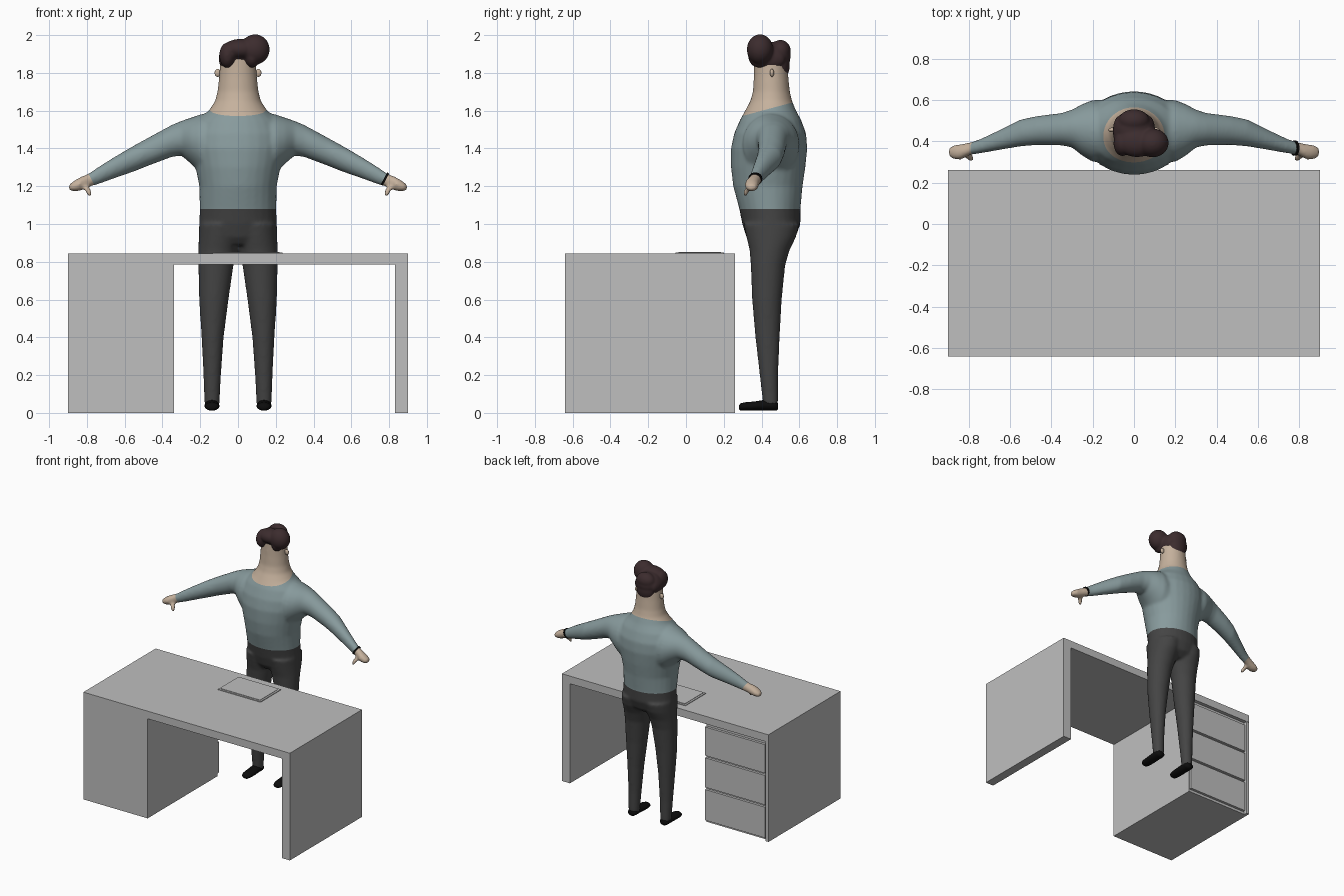
import bpy, bmesh, math
from mathutils import Vector, Matrix

if "Cube" in bpy.data.objects:
    bpy.data.objects.remove(bpy.data.objects["Cube"])


def material(name, r, g, b):
    m = bpy.data.materials.new(name)
    m.diffuse_color = (r, g, b, 1)
    m.use_nodes = True
    m.node_tree.nodes["Principled BSDF"].inputs["Base Color"].default_value = m.diffuse_color
    return m


DESK = material("desk grey", 0.52, 0.52, 0.52)
SKIN = material("skin", 0.56, 0.44, 0.335)
SHIRT = material("shirt blue grey", 0.245, 0.325, 0.335)
PANTS = material("trouser charcoal", 0.058, 0.058, 0.058)
HAIR = material("hair brown", 0.045, 0.025, 0.027)
BLACK = material("shoe black", 0.004, 0.004, 0.004)


def finish(name, bm, mats, smooth=True):
    bmesh.ops.recalc_face_normals(bm, faces=bm.faces)
    for f in bm.faces:
        f.smooth = smooth
    me = bpy.data.meshes.new(name)
    bm.to_mesh(me)
    bm.free()
    for m in mats:
        me.materials.append(m)
    ob = bpy.data.objects.new(name, me)
    bpy.context.collection.objects.link(ob)
    return ob


def box(name, x0, x1, y0, y1, z0, z1, mat=DESK):
    bm = bmesh.new()
    bmesh.ops.create_cube(bm, size=1)
    for v in bm.verts:
        v.co = Vector((x0 + (v.co.x + .5) * (x1 - x0),
                       y0 + (v.co.y + .5) * (y1 - y0),
                       z0 + (v.co.z + .5) * (z1 - z0)))
    return finish(name, bm, [mat], False)


def loft(bm, axis, rings, side=1, n=28):
    """Closed tube of ellipses; each ring is (position, a0, a1, b0, b1); side -1 mirrors x."""
    loops = []
    for p, a0, a1, b0, b1 in rings:
        loop = []
        for i in range(n):
            t = 2 * math.pi * i / n
            co = [(a0 + a1) / 2 + (a1 - a0) / 2 * math.cos(t),
                  (b0 + b1) / 2 + (b1 - b0) / 2 * math.sin(t)]
            co.insert(axis, p)
            co[0] *= side
            loop.append(bm.verts.new(co))
        loops.append(loop)
    for l, m in zip(loops, loops[1:]):
        for i in range(n):
            j = (i + 1) % n
            bm.faces.new((l[i], l[j], m[j], m[i]))
    bm.faces.new(loops[0])
    bm.faces.new(loops[-1])


def ball(bm, c, r, rot=None):
    m = Matrix.Translation(c) @ (rot or Matrix()) @ Matrix.Diagonal((*r, 1))
    bmesh.ops.create_uvsphere(bm, u_segments=24, v_segments=16, radius=1, matrix=m)


def blend(ob, voxel, steps):
    """Fuse overlapping volumes into one soft surface."""
    r = ob.modifiers.new("fuse", 'REMESH')
    r.mode = 'VOXEL'
    r.voxel_size = voxel
    r.use_smooth_shade = True
    s = ob.modifiers.new("soften", 'SMOOTH')
    s.factor, s.iterations = 0.5, steps
    bpy.context.view_layer.objects.active = ob
    ob.select_set(True)
    for name in ("fuse", "soften"):
        bpy.ops.object.modifier_apply(modifier=name)
    ob.select_set(False)


# Desk: top, side leg, drawer pedestal
box("desk_top", -.9, .9, -.64, .26, .785, .845)
box("desk_leg", .83, .9, -.64, .26, 0, .785)
box("pedestal", -.9, -.34, -.64, .232, 0, .785)
box("pedestal_side_panel", -.9, -.875, .232, .258, 0, .785)
for i, (z0, z1) in enumerate([(.02, .262), (.28, .512), (.53, .755)]):
    box(f"drawer_{i + 1}", -.865, -.342, .232, .252, z0, z1)
box("desk_pad", -.135, .235, -.055, .2, .845, .85)
box("desk_pad_inner", -.12, .22, -.04, .185, .85, .853)

# Body: torso, neck and head as one column, then mirrored limbs
bm = bmesh.new()
loft(bm, 2, [
    (.89, -.15, .15, .35, .53), (.93, -.195, .195, .32, .58),
    (1.0, -.205, .205, .298, .606), (1.08, -.203, .203, .282, .606),
    (1.2, -.205, .205, .25, .617), (1.3, -.225, .225, .238, .632),
    (1.4, -.25, .25, .238, .642), (1.48, -.25, .25, .255, .636),
    (1.55, -.215, .215, .285, .61), (1.6, -.155, .155, .313, .583),
    (1.65, -.122, .122, .34, .562), (1.7, -.109, .109, .354, .55),
    (1.78, -.1, .1, .359, .542), (1.9, -.092, .092, .362, .535),
    (1.93, -.06, .06, .39, .5)])
for s in (1, -1):
    loft(bm, 0, [   # arm and hand
        (.1, .3, .6, 1.2, 1.6), (.2, .3, .6, 1.27, 1.58),
        (.25, .33, .58, 1.32, 1.563), (.3, .37, .553, 1.362, 1.546),
        (.35, .38, .537, 1.355, 1.525), (.47, .382, .522, 1.31, 1.46),
        (.55, .375, .505, 1.278, 1.416), (.65, .358, .455, 1.243, 1.358),
        (.74, .342, .412, 1.21, 1.302), (.79, .335, .395, 1.196, 1.268),
        (.84, .31, .386, 1.174, 1.246), (.87, .312, .382, 1.172, 1.228),
        (.888, .32, .374, 1.176, 1.214), (.898, .335, .36, 1.185, 1.203)], s)
    loft(bm, 2, [   # thumb
        (1.148, .773, .795, .3, .322), (1.165, .772, .804, .3, .332),
        (1.19, .782, .822, .312, .35), (1.21, .795, .835, .33, .37)], s)
    loft(bm, 2, [   # leg
        (.04, .098, .178, .408, .488), (.2, .09, .183, .39, .488),
        (.4, .076, .193, .367, .496), (.6, .05, .206, .35, .507),
        (.78, .024, .21, .343, .525), (.86, .004, .21, .337, .548),
        (.93, -.01, .208, .32, .582), (1.0, -.02, .206, .305, .6)], s)
body = finish("body", bm, [SHIRT, SKIN, PANTS])
blend(body, .01, 8)

# Cut clean garment edges and colour each region
NECK_CO, NECK_NO = Vector((0, .31, 1.575)), Vector((0, -.27, 1))
bm = bmesh.new()
bm.from_mesh(body.data)


def cut(co, no, test):
    fs = [f for f in bm.faces if test(f.calc_center_median())]
    geom = fs + list({e for f in fs for e in f.edges}) + list({v for f in fs for v in f.verts})
    bmesh.ops.bisect_plane(bm, geom=geom, dist=1e-5, plane_co=co, plane_no=no)


def wrist(s):
    return Vector((s * .778, .37, 1.24)), Vector((s * .88, 0, -.47))


cut(Vector((0, 0, 1.08)), Vector((0, 0, 1)), lambda c: 1 < c.z < 1.15 and abs(c.x) < .4)
cut(NECK_CO, NECK_NO, lambda c: c.z > 1.5 and abs(c.x) < .25)
for s in (1, -1):
    cut(*wrist(s), lambda c: c.x * s > .65)
for f in bm.faces:
    c = f.calc_center_median()
    co, no = wrist(1 if c.x > 0 else -1)
    f.smooth = True
    if c.z < 1.08 and abs(c.x) < .4:
        f.material_index = 2
    elif (c - NECK_CO).dot(NECK_NO) > 0 or (abs(c.x) > .65 and (c - co).dot(no) > 0):
        f.material_index = 1
    else:
        f.material_index = 0
bm.to_mesh(body.data)
bm.free()

# Shoes and ears
for s, side in ((1, "left"), (-1, "right")):
    bm = bmesh.new()
    loft(bm, 1, [
        (.28, .125, .15, .02, .04), (.288, .108, .166, .013, .05),
        (.31, .1, .175, .012, .056), (.36, .098, .177, .012, .06),
        (.41, .1, .177, .012, .068), (.46, .1, .177, .012, .068),
        (.48, .108, .17, .013, .06), (.488, .125, .152, .02, .05)], s, 20)
    finish(f"shoe_{side}", bm, [BLACK])
    bm = bmesh.new()
    ball(bm, (s * .107, .455, 1.8), (.017, .011, .021))
    finish(f"ear_{side}", bm, [SKIN])

# Hair: cap, swept quiff, temples and nape fused together
bm = bmesh.new()
ball(bm, (0, .458, 1.885), (.098, .096, .08))
ball(bm, (.09, .392, 1.924), (.078, .07, .08))
ball(bm, (.015, .395, 1.926), (.095, .072, .054))
ball(bm, (-.055, .39, 1.893), (.044, .062, .068))
ball(bm, (.075, .39, 1.885), (.04, .058, .058))
ball(bm, (0, .5, 1.915), (.075, .055, .06))
ball(bm, (0, .498, 1.845), (.075, .052, .085))
for s in (1, -1):
    ball(bm, (s * .068, .45, 1.875), (.034, .075, .055))
hair = finish("hair", bm, [HAIR])
blend(hair, .007, 6)

# Wrist band on one cuff
bm = bmesh.new()
co, no = wrist(1)
turn = no.to_track_quat('Z', 'Y').to_matrix().to_4x4()
bmesh.ops.create_cone(bm, cap_ends=True, segments=24, radius1=.037, radius2=.036, depth=.012,
                      matrix=Matrix.Translation((.778, .367, 1.238)) @ turn)
band = finish("wrist_band", bm, [BLACK])
bpy.context.view_layer.objects.active = band
band.select_set(True)
bpy.ops.object.shade_smooth_by_angle()
